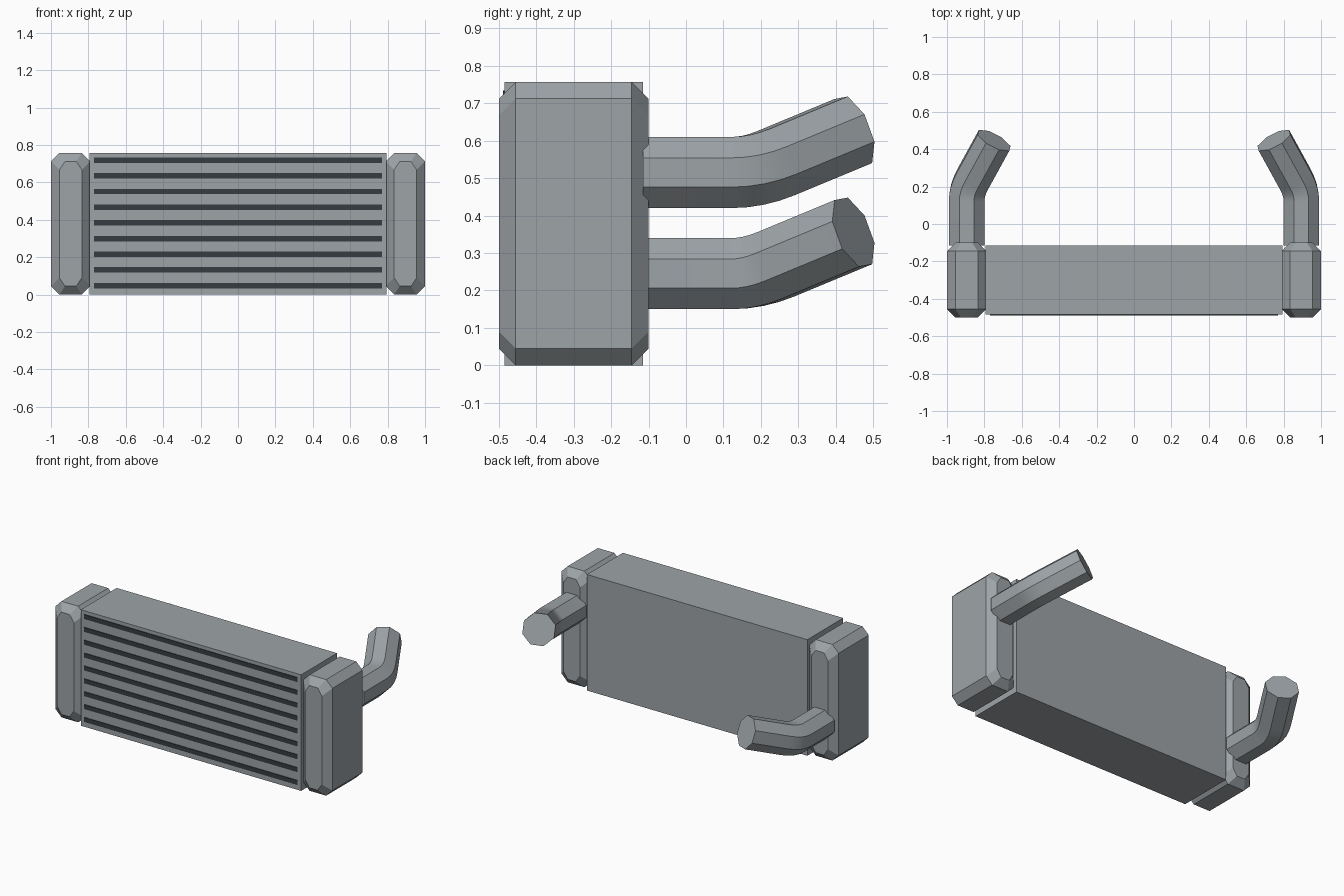
import bpy, bmesh, math
from mathutils import Vector

cube = bpy.data.objects.get("Cube")
if cube:
    bpy.data.objects.remove(cube)


def material(name, rgb):
    m = bpy.data.materials.new(name)
    m.use_nodes = True
    m.diffuse_color = (*rgb, 1)
    m.node_tree.nodes["Principled BSDF"].inputs["Base Color"].default_value = (*rgb, 1)
    return m


METAL = material("grey metal", (0.34, 0.37, 0.39))
DARK = material("dark slot", (0.037, 0.046, 0.053))


def finish(name, bm, mat):
    bmesh.ops.recalc_face_normals(bm, faces=bm.faces)
    mesh = bpy.data.meshes.new(name)
    bm.to_mesh(mesh)
    bm.free()
    mesh.materials.append(mat)
    obj = bpy.data.objects.new(name, mesh)
    bpy.context.collection.objects.link(obj)
    return obj


def box(name, low, high, mat):
    bm = bmesh.new()
    bmesh.ops.create_cube(bm, size=1)
    for v in bm.verts:
        v.co = [(a + b) / 2 + c * (b - a) for a, b, c in zip(low, high, v.co)]
    return finish(name, bm, mat)


def loft(name, rings, mat):
    """Skin a row of equal point rings and cap both ends."""
    bm = bmesh.new()
    rows = [[bm.verts.new(p) for p in ring] for ring in rings]
    n = len(rows[0])
    for a, b in zip(rows, rows[1:]):
        for i in range(n):
            j = (i + 1) % n
            bm.faces.new((a[i], a[j], b[j], b[i]))
    bm.faces.new(rows[0])
    bm.faces.new(rows[-1])
    return finish(name, bm, mat)


def octagon(cx, cz, hx, hz, kx, kz, y):
    """Rectangle with cut corners in the upright plane at depth y."""
    pts = [(hx, hz - kz), (hx - kx, hz), (kx - hx, hz), (-hx, hz - kz),
           (-hx, kz - hz), (kx - hx, -hz), (hx - kx, -hz), (hx, kz - hz)]
    return [Vector((cx + x, y, cz + z)) for x, z in pts]


def pipe(name, side, z):
    """Octagonal hose that runs back, then bends inward and upward."""
    start, corner = Vector((side * 0.895, -0.115, z)), Vector((side * 0.895, 0.18, z))
    back = Vector((0, 1, 0))
    out = Vector((-side * 0.55, 1, 0.415))
    a, b = corner - back * 0.06, corner + out * 0.06
    bend = [a.lerp(corner, t).lerp(corner.lerp(b, t), t) for t in (0, 0.25, 0.5, 0.75, 1)]
    path = [start] + bend + [corner + out * 0.267]
    section = octagon(0, 0, 0.095, 0.095, 0.056, 0.056, 0)
    rings = []
    for i, p in enumerate(path):
        tangent = (path[min(i + 1, len(path) - 1)] - path[max(i - 1, 0)]).normalized()
        if i == 1:
            tangent = back
        elif i == len(path) - 2:
            tangent = out.normalized()
        turn = back.rotation_difference(tangent)
        rings.append([p + turn @ q for q in section])
    obj = loft(name, rings, METAL)
    bpy.ops.object.select_all(action="DESELECT")
    obj.select_set(True)
    bpy.context.view_layer.objects.active = obj
    bpy.ops.object.shade_smooth_by_angle(angle=math.radians(30))


# Core block with dark slots across its front
TOP = 0.757
box("core", (-0.795, -0.485, 0), (0.795, -0.115, TOP), METAL)
for i in range(9):
    z = 0.048 + i * 0.0839
    box(f"slot_{i + 1}", (-0.77, -0.489, z - 0.0145), (0.77, -0.484, z + 0.0145), DARK)

# Chamfered end tanks
for label, side in (("left", 1), ("right", -1)):
    x, mid, c = side * 0.895, TOP / 2, 0.045
    full = (x, mid, 0.105, mid, c, c)
    small = (x, mid, 0.105 - c, mid - c, 0.03, c)
    loft(f"{label}_tank", [octagon(*small, -0.5), octagon(*full, -0.455),
                           octagon(*full, -0.145), octagon(*small, -0.1)], METAL)

# Hoses: high on the left tank, low on the right tank
pipe("left_hose", 1, 0.515)
pipe("right_hose", -1, 0.245)
